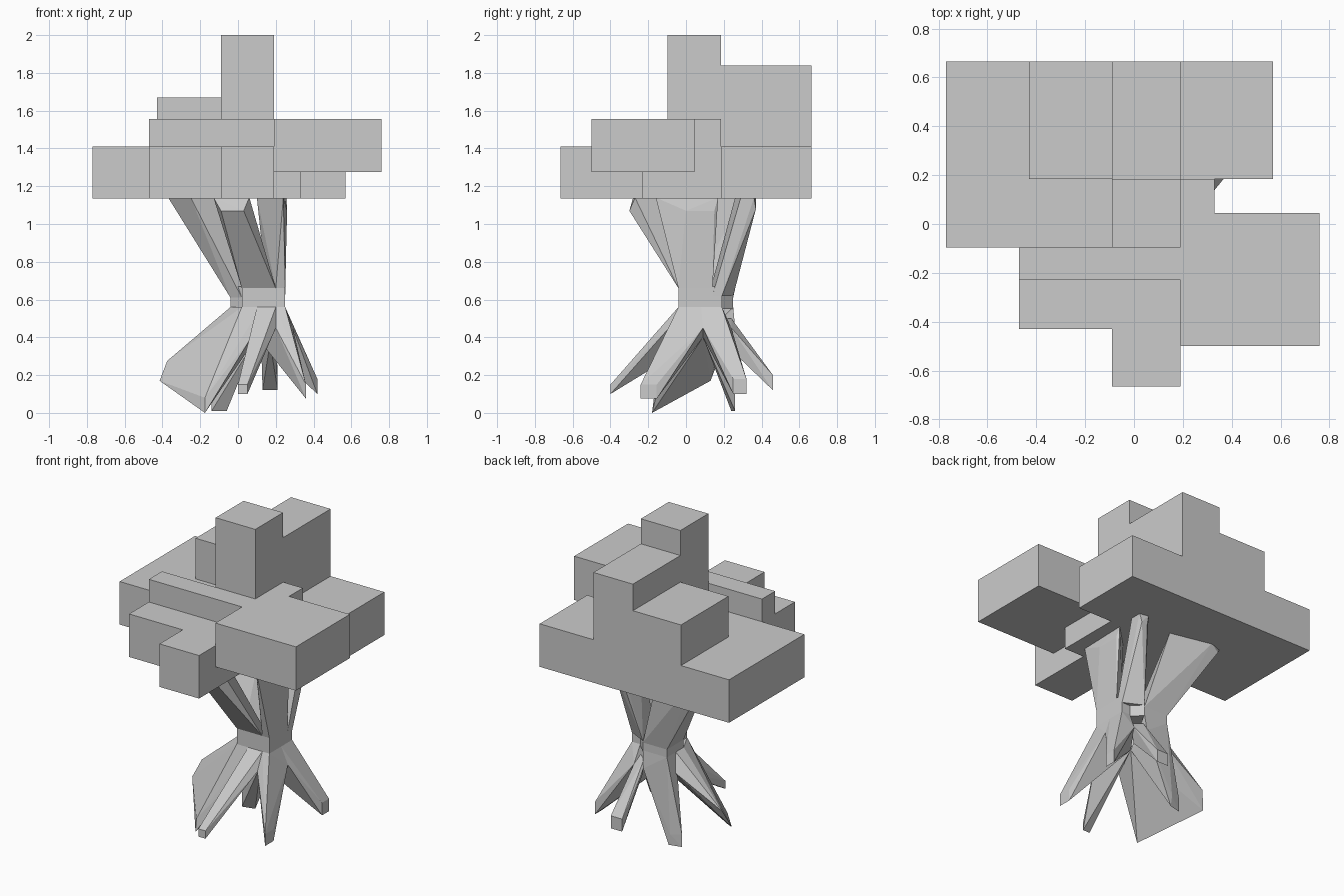
import bpy, bmesh
from mathutils import Vector

if "Cube" in bpy.data.objects:
    bpy.data.objects.remove(bpy.data.objects["Cube"])


def add_object(name, bm):
    bmesh.ops.recalc_face_normals(bm, faces=bm.faces)
    mesh = bpy.data.meshes.new(name)
    bm.to_mesh(mesh)
    bm.free()
    obj = bpy.data.objects.new(name, mesh)
    bpy.context.collection.objects.link(obj)
    return obj


def hull(name, points):
    """Faceted limb: the convex hull of its root edge and its tip."""
    bm = bmesh.new()
    for p in points:
        bm.verts.new(p)
    res = bmesh.ops.convex_hull(bm, input=bm.verts)
    junk = {v for v in res["geom_interior"] + res["geom_unused"]
            if isinstance(v, bmesh.types.BMVert)}
    bmesh.ops.delete(bm, geom=list(junk), context='VERTS')
    bmesh.ops.dissolve_limit(bm, angle_limit=0.02, verts=bm.verts, edges=bm.edges)
    return add_object(name, bm)


def box_union(name, boxes):
    """Outer skin of a group of axis-aligned boxes."""
    cuts = [sorted({b[k] for b in boxes} | {b[k + 1] for b in boxes}) for k in (0, 2, 4)]
    filled = set()
    for x0, x1, y0, y1, z0, z1 in boxes:
        lo_hi = [(cuts[k].index(a), cuts[k].index(b))
                 for k, (a, b) in enumerate(((x0, x1), (y0, y1), (z0, z1)))]
        filled |= {(i, j, k) for i in range(*lo_hi[0])
                   for j in range(*lo_hi[1]) for k in range(*lo_hi[2])}
    bm = bmesh.new()
    for cell in filled:
        for axis in range(3):
            for side in (0, 1):
                n = list(cell)
                n[axis] += 2 * side - 1
                if tuple(n) in filled:
                    continue
                a, b = (axis + 1) % 3, (axis + 2) % 3
                ring = []
                for da, db in ((0, 0), (1, 0), (1, 1), (0, 1)):
                    idx = list(cell)
                    idx[axis] += side
                    idx[a] += da
                    idx[b] += db
                    ring.append(bm.verts.new([cuts[m][idx[m]] for m in range(3)]))
                bm.faces.new(ring if side else ring[::-1])
    bmesh.ops.remove_doubles(bm, verts=bm.verts, dist=1e-4)
    bmesh.ops.dissolve_limit(bm, angle_limit=0.01, verts=bm.verts, edges=bm.edges)
    return add_object(name, bm)


# Blocky leaf canopy: x0, x1, y0, y1, z0, z1
B = 1.135
box_union("leaf_canopy", [
    (-0.77, 0.57, 0.185, 0.665, B, 1.41),
    (-0.77, -0.09, -0.097, 0.665, B, 1.41),
    (-0.43, -0.09, 0.185, 0.665, B, 1.67),
    (-0.09, 0.19, 0.185, 0.665, B, 1.84),
    (-0.09, 0.19, -0.097, 0.185, B, 2.0),
    (-0.47, 0.33, -0.23, -0.097, B, 1.555),
    (-0.09, 0.33, -0.097, 0.185, B, 1.555),
    (-0.47, 0.19, -0.43, -0.23, B, 1.41),
    (-0.09, 0.19, -0.665, -0.23, B, 1.41),
    (0.19, 0.76, -0.5, 0.045, 1.275, 1.555),
])

# Trunk waist: a notched prism
outline = [(.02, -.04), (.25, -.04), (.25, .19), (.19, .19),
           (.13, .25), (-.04, .25), (-.04, .08), (.02, .02)]
bm = bmesh.new()
base = bm.faces.new([bm.verts.new((x, y, .55)) for x, y in outline])
top = bmesh.ops.extrude_face_region(bm, geom=[base])
for v in top["geom"]:
    if isinstance(v, bmesh.types.BMVert):
        v.co.z = .67 if v.co.x + v.co.y < .12 or v.co.y < .2 else .62
add_object("trunk_waist", bm)


def ring(z, *xy):
    return [Vector((x, y, z)) for x, y in xy]


def tip(xs, ys, zs):
    return [Vector((x, y, z)) for x in xs for y in ys for z in zs]


# Crotches shared by neighbouring roots
core = Vector((.10, .09, .40))
c_fan = Vector((.07, -.08, .40))
c_front = Vector((.20, -.09, .45))
c_right = Vector((.29, .09, .45))
c_back = Vector((.20, .24, .45))
c_back2 = Vector((.12, .26, .45))
c_left = Vector((-.06, .20, .45))

# Roots
hull("left_fan_root", ring(.56, (.02, -.04), (.12, -.04), (.02, .02), (-.04, .08), (-.04, .16))
     + [c_fan, c_left, core, Vector((-.175, -.18, 0)), Vector((-.175, -.17, .08)),
        Vector((-.415, .13, .17)), Vector((-.375, .17, .275))])
hull("front_root", ring(.56, (.10, -.04), (.20, -.04))
     + [c_fan, c_front, core] + tip((0, .05), (-.4,), (.10, .15)))
hull("front_right_root", ring(.56, (.2, -.04), (.25, -.04), (.25, .08))
     + [c_front, c_right, core] + tip((.36,), (-.24, -.155), (.075, .15)))
hull("right_root", ring(.56, (.25, .08), (.25, .19), (.19, .19))
     + [c_right, c_back, core] + tip((.42,), (.25, .32), (.10, .18)))
hull("back_root", ring(.5, (.13, .24), (.19, .19))
     + [c_back, c_back2, Vector((.17, .2, .37))] + tip((.13, .21), (.46,), (.12, .20)))
hull("back_left_root", ring(.56, (.13, .25), (-.04, .25), (-.04, .16))
     + [c_back2, c_left, core, Vector((-.14, .24, .01)), Vector((-.06, .26, .01)),
        Vector((-.14, .24, .09)), Vector((-.07, .26, .08))])

# Branches, ending just inside the canopy
T = 1.14
hull("front_branch", ring(.66, (.02, -.04), (.2, -.04), (.15, .05), (.02, .02))
     + ring(1.07, (-.09, -.3), (.03, -.3)) + ring(T, (-.13, -.28), (.06, -.27), (-.02, -.12)))
hull("right_branch", ring(.66, (.2, -.04), (.25, -.04), (.25, .14), (.15, .08))
     + ring(1.07, (.26, 0), (.26, .15)) + ring(T, (.24, -.16), (.25, .17), (.1, .02)))
hull("back_right_branch", ring(.62, (.25, .14), (.25, .19), (.19, .19), (.13, .25), (.12, .12))
     + ring(1.08, (.25, .37), (.21, .37)) + ring(T, (.26, .36), (.2, .37), (.26, .29), (.14, .26)))
hull("back_left_branch", ring(.61, (-.04, .08), (-.04, .25), (.13, .25), (.1, .12), (.02, .02))
     + ring(1.10, (-.34, .35)) + ring(T, (-.37, .33), (-.29, .36), (-.25, .14), (-.02, .3)))
